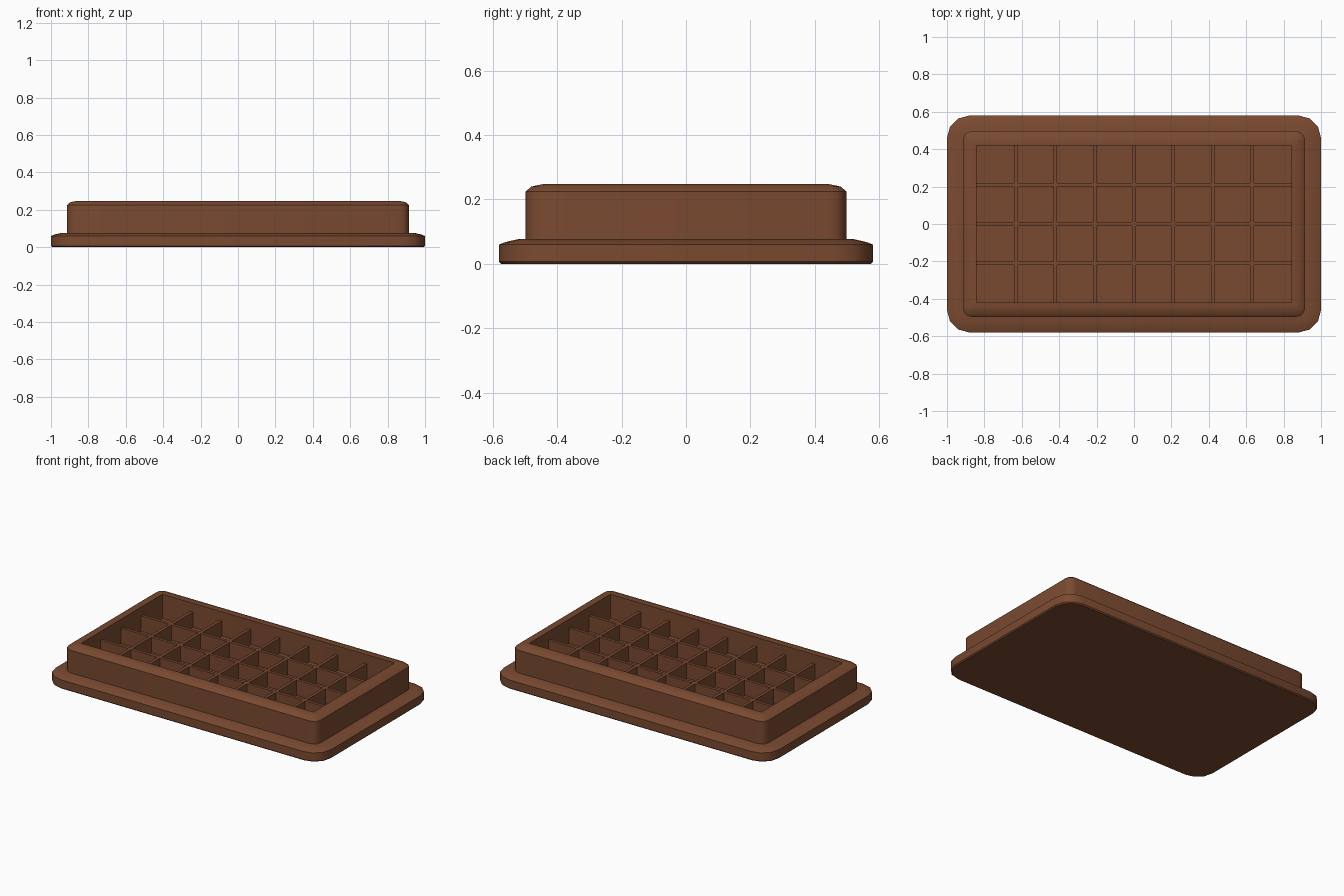
import bpy, bmesh, math

if "Cube" in bpy.data.objects:
    bpy.data.objects.remove(bpy.data.objects["Cube"])

brown = bpy.data.materials.new("chocolate brown")
brown.diffuse_color = (0.195, 0.068, 0.030, 1)
brown.use_nodes = True
brown.node_tree.nodes["Principled BSDF"].inputs["Base Color"].default_value = brown.diffuse_color


def rounded_rect(hx, hy, r, z, seg=3):
    """Points of a rounded rectangle, counter-clockwise."""
    pts = []
    for i, (sx, sy) in enumerate(((1, 1), (-1, 1), (-1, -1), (1, -1))):
        for k in range(seg + 1):
            a = math.pi / 2 * (i + k / seg)
            pts.append((sx * (hx - r) + r * math.cos(a),
                        sy * (hy - r) + r * math.sin(a), z))
    return pts


def loft(name, rings):
    """Closed solid through a stack of (half x, half y, radius, z) rings."""
    bm = bmesh.new()
    loops = [[bm.verts.new(p) for p in rounded_rect(*r)] for r in rings]
    for a, b in zip(loops, loops[1:]):
        n = len(a)
        for i in range(n):
            j = (i + 1) % n
            bm.faces.new((a[i], a[j], b[j], b[i]))
    bm.faces.new(loops[0][::-1])
    bm.faces.new(loops[-1])
    finish(name, bm, True)


def finish(name, bm, smooth=False):
    me = bpy.data.meshes.new(name)
    bm.to_mesh(me)
    bm.free()
    me.materials.append(brown)
    ob = bpy.data.objects.new(name, me)
    bpy.context.collection.objects.link(ob)
    if smooth:
        bpy.ops.object.select_all(action='DESELECT')
        ob.select_set(True)
        bpy.context.view_layer.objects.active = ob
        bpy.ops.object.shade_smooth_by_angle(angle=math.radians(35))


def divider(name, x, y, hx, hy, z0, z1):
    bm = bmesh.new()
    bmesh.ops.create_cube(bm, size=1)
    for v in bm.verts:
        v.co = (x + v.co.x * 2 * hx, y + v.co.y * 2 * hy,
                z0 + (v.co.z + 0.5) * (z1 - z0))
    finish(name, bm)


# base plate with a softened rim
loft("base_plate", [
    (0.993, 0.573, 0.113, 0), (1.0, 0.58, 0.12, 0.007), (1.0, 0.58, 0.12, 0.06),
    (0.98, 0.56, 0.10, 0.068), (0.94, 0.52, 0.06, 0.077)])

# tray body: outer wall, rounded rim, sharp-cornered well
WX, WY, FLOOR, TOP = 0.842, 0.42, 0.09, 0.19
loft("tray_body", [
    (0.915, 0.497, 0.05, 0.07), (0.915, 0.497, 0.05, 0.225),
    (0.898, 0.480, 0.04, 0.240), (0.860, 0.442, 0.01, 0.248),
    (WX, WY, 0.001, 0.248), (WX, WY, 0.001, FLOOR)])

# compartment dividers: 8 columns by 4 rows
for i in range(1, 8):
    divider(f"cross_divider_{i}", -WX + i * WX / 4, 0, 0.01, WY + 0.005, FLOOR - 0.005, TOP)
for i in range(1, 4):
    divider(f"long_divider_{i}", 0, -WY + i * WY / 2, WX + 0.005, 0.01, FLOOR - 0.005, TOP)
